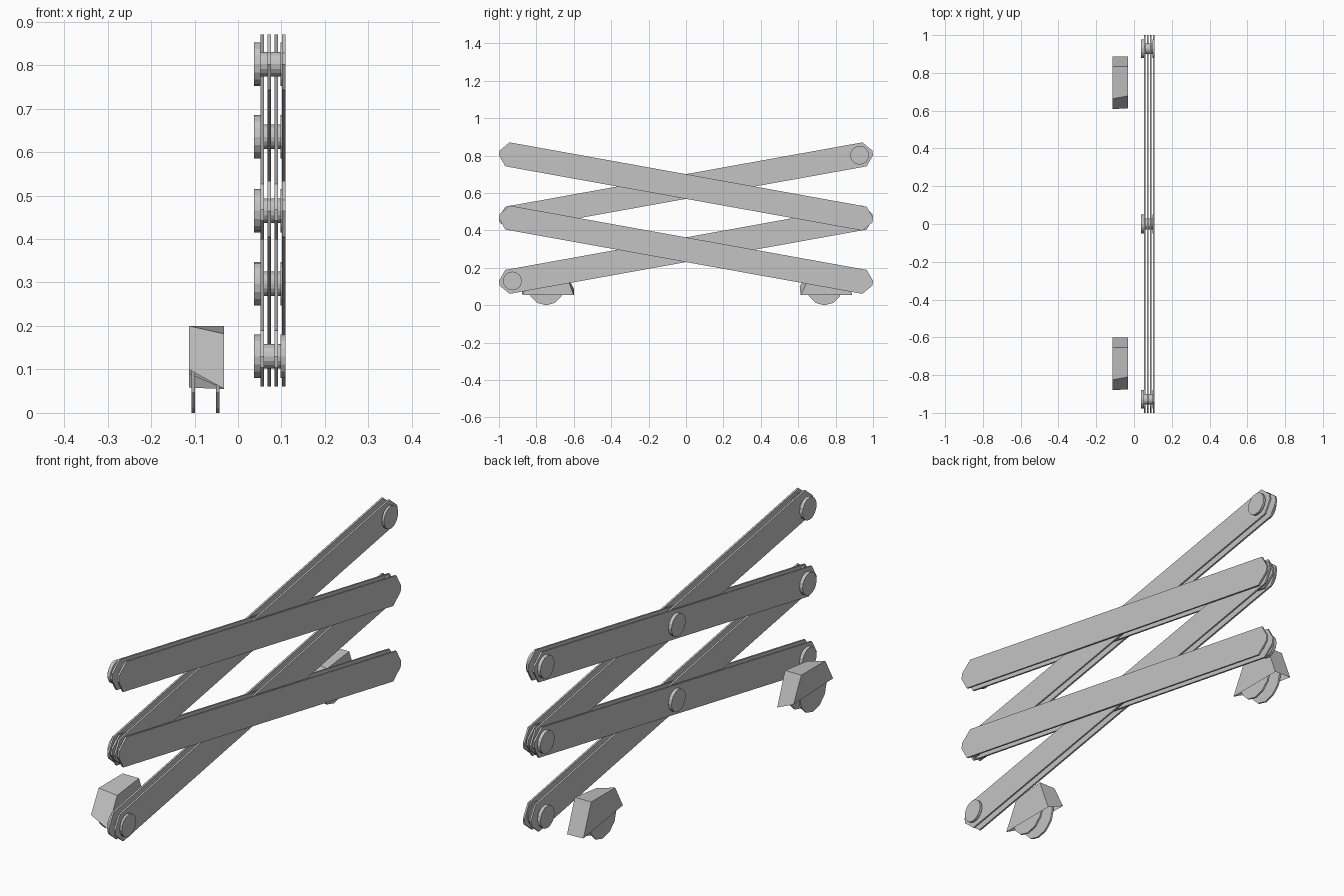
import bpy, bmesh, math
from mathutils import Matrix, Vector

cube = bpy.data.objects.get("Cube")
if cube:
    bpy.data.objects.remove(cube, do_unlink=True)

grey = bpy.data.materials.new("plain grey")
grey.use_nodes = True
colour = (0.55, 0.55, 0.55, 1)
grey.diffuse_color = colour
grey.node_tree.nodes["Principled BSDF"].inputs["Base Color"].default_value = colour


def finish(name, bm):
    bmesh.ops.recalc_face_normals(bm, faces=bm.faces)
    mesh = bpy.data.meshes.new(name)
    bm.to_mesh(mesh)
    bm.free()
    mesh.materials.append(grey)
    obj = bpy.data.objects.new(name, mesh)
    bpy.context.collection.objects.link(obj)
    return obj


def add_disc(bm, x0, x1, y, z, radius, sides):
    """Cylinder lying along x."""
    place = Matrix.Translation(((x0 + x1) / 2, y, z)) @ Matrix.Rotation(math.pi / 2, 4, 'Y')
    bmesh.ops.create_cone(bm, cap_ends=True, segments=sides, radius1=radius,
                          radius2=radius, depth=x1 - x0, matrix=place)


# Scissor arms: thin plates with pointed ends, rising and falling in alternation
ANGLE = math.atan2(0.335, 1.86)
HALF = [(0.97, 0.065), (1.014, 0.013), (1.014, -0.013), (0.97, -0.065)]
OUTLINE = HALF + [(-u, -v) for u, v in HALF]


def plate(name, x, z, slope):
    bm = bmesh.new()
    turn = Matrix.Rotation(slope * ANGLE, 3, 'X')
    verts = [bm.verts.new(turn @ Vector((0, u, v)) + Vector((x, 0, z))) for u, v in OUTLINE]
    face = bm.faces.new(verts)
    new = bmesh.ops.extrude_face_region(bm, geom=[face])["geom"]
    bmesh.ops.translate(bm, vec=(0.008, 0, 0),
                        verts=[g for g in new if isinstance(g, bmesh.types.BMVert)])
    finish(name, bm)


for level, z in (("lower", 0.297), ("upper", 0.635)):
    for x in (0.052, 0.084):
        plate(level + "_rising_arm", x, z, 1)
    for x in (0.068, 0.101):
        plate(level + "_falling_arm", x, z, -1)


# Pivot pins: two wide heads joined by a thin shaft
joints = [(y, z) for y in (-0.928, 0.928) for z in (0.13, 0.465, 0.802)]
joints += [(0, 0.297), (0, 0.635)]
for y, z in joints:
    bm = bmesh.new()
    add_disc(bm, 0.037, 0.052, y, z, 0.05, 16)
    add_disc(bm, 0.052, 0.098, y, z, 0.028, 16)
    add_disc(bm, 0.098, 0.109, y, z, 0.05, 16)
    finish("pivot_pin", bm)


# Wheel covers: open-bottomed tapered shells with skewed edges
def cover(name, y, back_low):
    rings = [
        [(-0.113, -0.14, 0.10), (-0.032, -0.135, 0.055),
         (-0.032, 0.14, 0.055), (-0.113, 0.14, back_low)],
        [(-0.113, -0.085, 0.2), (-0.032, -0.07, 0.182),
         (-0.032, 0.085, 0.2), (-0.113, 0.085, 0.2)]]
    bm = bmesh.new()
    low, top = [[bm.verts.new((a, b + y, c)) for a, b, c in ring] for ring in rings]
    bm.faces.new(top)
    for i in range(4):
        j = (i + 1) % 4
        bm.faces.new((low[i], low[j], top[j], top[i]))
    finish(name, bm)


cover("front_wheel_cover", -0.74, 0.09)
cover("rear_wheel_cover", 0.748, 0.058)

# Paired thin wheels under each cover
for end, y in (("front", -0.748), ("rear", 0.74)):
    for x in (-0.107, -0.051):
        bm = bmesh.new()
        add_disc(bm, x, x + 0.008, y, 0.095, 0.095, 12)
        finish(end + "_wheel", bm)
